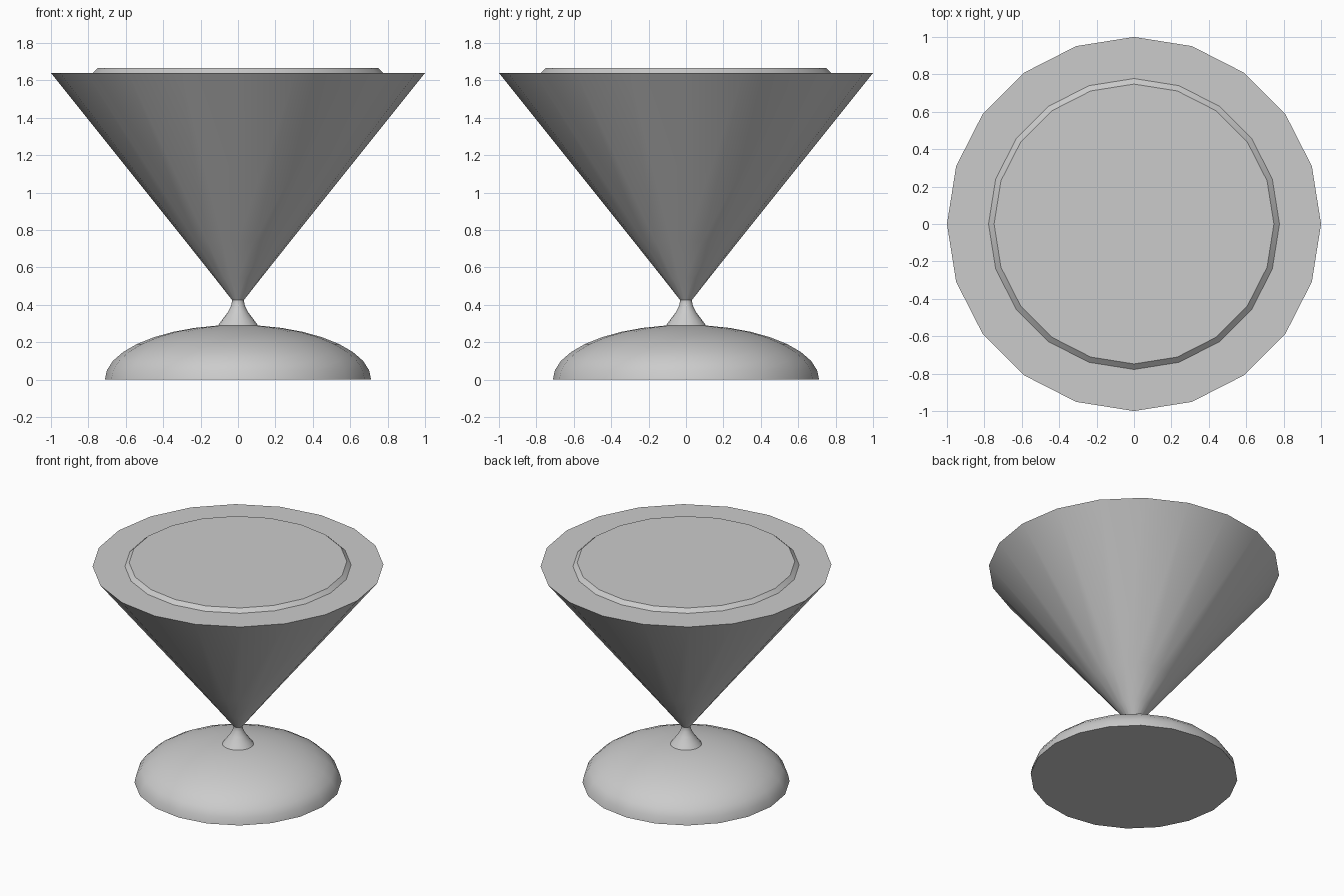
import bpy, bmesh
from math import sin, cos, pi, radians

if "Cube" in bpy.data.objects:
    bpy.data.objects.remove(bpy.data.objects["Cube"])

SIDES = 20


def lathe(name, profile):
    """Revolve an (r, z) profile around z; end rings are capped."""
    bm = bmesh.new()
    rings = [[bm.verts.new((r * cos(2 * pi * i / SIDES), r * sin(2 * pi * i / SIDES), z))
              for i in range(SIDES)] for r, z in profile]
    for low, high in zip(rings, rings[1:]):
        for i in range(SIDES):
            j = (i + 1) % SIDES
            bm.faces.new((low[i], low[j], high[j], high[i]))
    bm.faces.new(rings[0][::-1])
    bm.faces.new(rings[-1])
    bmesh.ops.recalc_face_normals(bm, faces=bm.faces)
    mesh = bpy.data.meshes.new(name)
    bm.to_mesh(mesh)
    bm.free()
    obj = bpy.data.objects.new(name, mesh)
    bpy.context.collection.objects.link(obj)
    bpy.ops.object.select_all(action='DESELECT')
    obj.select_set(True)
    bpy.context.view_layer.objects.active = obj
    bpy.ops.object.shade_smooth_by_angle(angle=radians(30))
    return obj


# Domed foot: quarter ellipse that stops where the stem begins
foot_angles = [radians(81.1) * k / 8 for k in range(9)]
lathe("foot", [(0.712 * cos(a), 0.293 * sin(a)) for a in foot_angles])

# Short flared stem pinching into the neck
lathe("stem", [(0.11, 0.287), (0.085, 0.32), (0.055, 0.36),
               (0.037, 0.395), (0.031, 0.425), (0.036, 0.445)])

# Conical bowl with flat top
lathe("bowl", [(0.031, 0.425), (0.125, 0.545), (0.28, 0.74), (1.0, 1.64)])

# Raised disc with bevelled edge on top of the bowl
lathe("top_disc", [(0.78, 1.638), (0.772, 1.645), (0.748, 1.667)])
